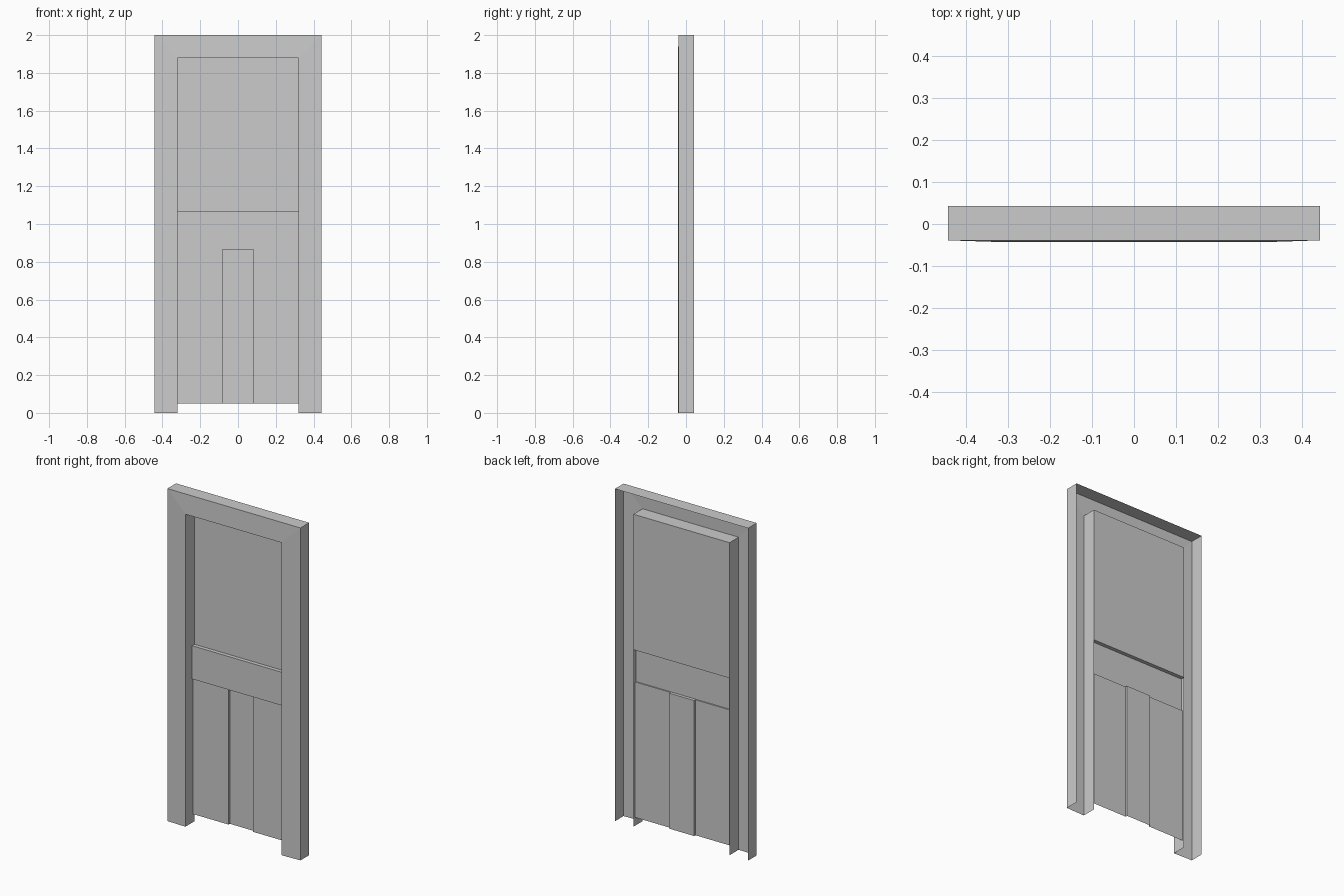
import bpy
import bmesh

cube = bpy.data.objects.get("Cube")
if cube:
    bpy.data.objects.remove(cube, do_unlink=True)

grey = bpy.data.materials.new("plain grey")
grey.use_nodes = True
colour = (0.6, 0.6, 0.6, 1)
grey.diffuse_color = colour
grey.node_tree.nodes["Principled BSDF"].inputs["Base Color"].default_value = colour


def loft(name, sections):
    """Join matching rows of points with flat quads, as an open sheet."""
    bm = bmesh.new()
    rows = [[bm.verts.new(p) for p in row] for row in sections]
    for a, b in zip(rows, rows[1:]):
        for j in range(len(a) - 1):
            bm.faces.new((a[j], a[j + 1], b[j + 1], b[j]))
    mesh = bpy.data.meshes.new(name)
    bm.to_mesh(mesh)
    bm.free()
    mesh.materials.append(grey)
    obj = bpy.data.objects.new(name, mesh)
    bpy.context.collection.objects.link(obj)
    return obj


# Main sizes: opening half width and top, then the depth of each panel
half, head = 0.32, 1.88
back, rail_y, side_y, centre_y = 0.043, 0.02, 0.027, 0.039
floor_gap, rail_bottom, rail_top = 0.05, 0.865, 1.065
stile = 0.082

# Mitred frame: outer wall, slightly sloped face and inner reveal
profile = [(0.443, 2.0, back), (0.443, 2.0, -0.039),
           (half, head, -0.043), (half, head, back)]
loft("door_frame", [
    [(side * w, y, h * level) for w, h, y in profile]
    for side, level in ((-1, 0), (-1, 1), (1, 1), (1, 0))])

# Upper panel and projecting middle rail, one folded sheet
fold = [(side_y, rail_bottom), (rail_y, rail_bottom), (rail_y, rail_top),
        (back, rail_top), (back, head)]
loft("upper_panel_and_rail",
     [[(x, y, z) for x in (-half, half)] for y, z in fold])

# Lower boards with a recessed centre board
plan = [(-half, side_y), (-stile, side_y), (-stile, centre_y),
        (stile, centre_y), (stile, side_y), (half, side_y)]
loft("lower_boards",
     [[(x, y, z) for x, y in plan] for z in (floor_gap, rail_bottom)])

# Small ledge closing the top of the centre board
loft("centre_board_top",
     [[(x, y, rail_bottom) for x in (-stile, stile)]
      for y in (side_y, centre_y)])
